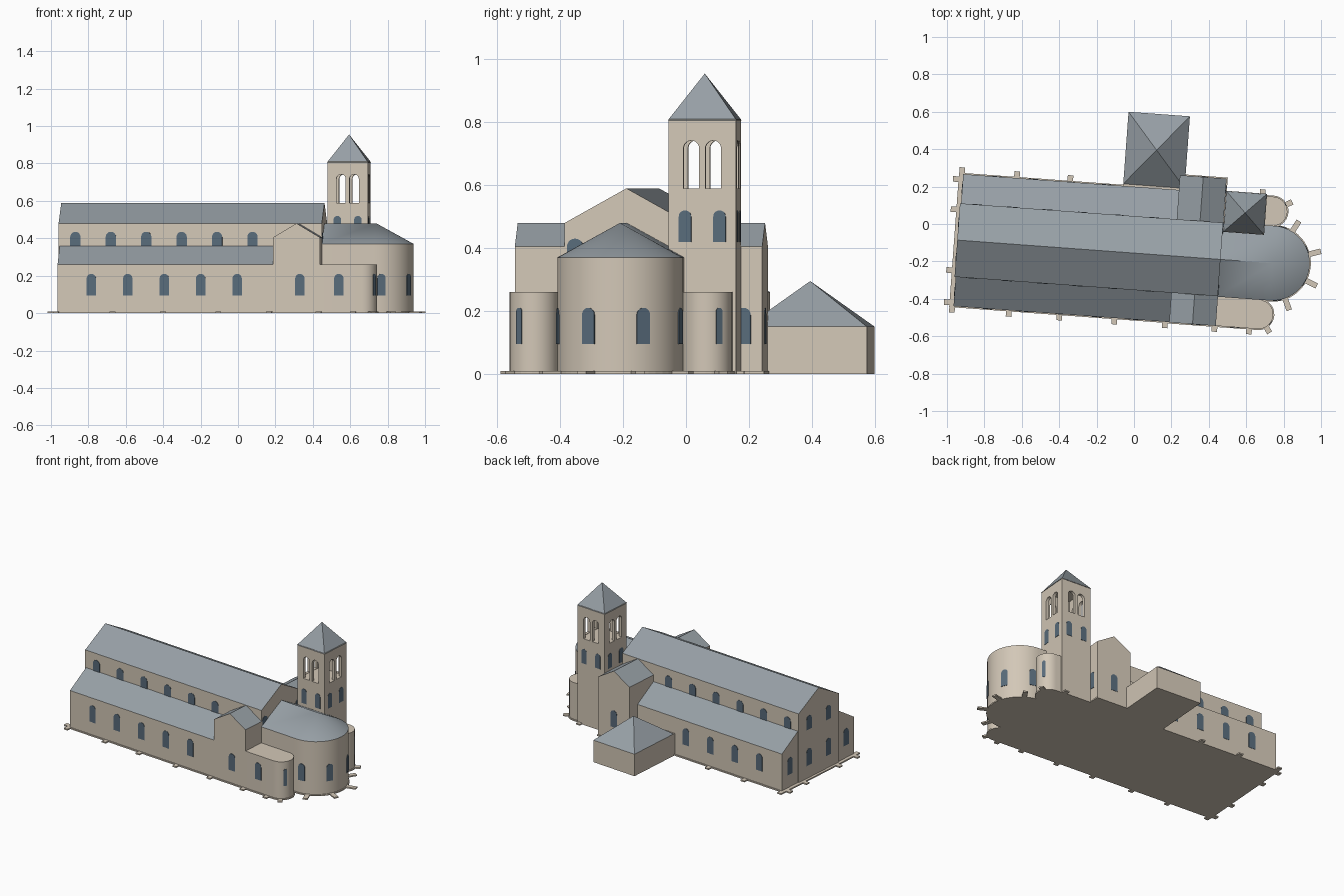
import bpy, bmesh, math
from mathutils import Matrix, Vector

if "Cube" in bpy.data.objects:
    bpy.data.objects.remove(bpy.data.objects["Cube"])

ROT = Matrix.Rotation(math.radians(-4.2), 4, 'Z')   # whole church is turned slightly
CV = -0.155                                          # centre line of the nave


def mat(name, c):
    m = bpy.data.materials.new(name)
    m.diffuse_color = (*c, 1)
    m.use_nodes = True
    m.node_tree.nodes["Principled BSDF"].inputs["Base Color"].default_value = m.diffuse_color
    return m


STONE = mat("stone", (0.65, 0.575, 0.475))
SLATE = mat("slate", (0.31, 0.35, 0.38))
GLASS = mat("glass", (0.10, 0.15, 0.20))


def finish(name, bm, mats, roof=False, smooth=False):
    bmesh.ops.recalc_face_normals(bm, faces=bm.faces)
    if roof:
        for f in bm.faces:
            if f.normal.z > 0.3:
                f.material_index = 1
    me = bpy.data.meshes.new(name)
    bm.to_mesh(me)
    bm.free()
    me.transform(ROT)
    for m in mats:
        me.materials.append(m)
    if smooth:
        me.shade_smooth()
        me.set_sharp_from_angle(angle=math.radians(30))
    ob = bpy.data.objects.new(name, me)
    bpy.context.collection.objects.link(ob)
    return ob


def extrude(bm, pts, d):
    f = bm.faces.new([bm.verts.new(p) for p in pts])
    r = bmesh.ops.extrude_face_region(bm, geom=[f])
    bmesh.ops.translate(bm, vec=d, verts=[v for v in r['geom'] if isinstance(v, bmesh.types.BMVert)])


def prism(name, pts, d, roof=True, smooth=False):
    bm = bmesh.new()
    extrude(bm, pts, d)
    return finish(name, bm, [STONE, SLATE], roof, smooth)


def rect(u0, u1, v0, v1, z=0):
    return [(u0, v0, z), (u1, v0, z), (u1, v1, z), (u0, v1, z)]


def round_end(u0, uc, vc, r, n, z=0):
    arc = [-math.pi / 2 + math.pi * i / n for i in range(n + 1)]
    return [(u0, vc - r, z)] + [(uc + r * math.cos(a), vc + r * math.sin(a), z) for a in arc] + [(u0, vc + r, z)]


def pyramid(name, u0, u1, v0, v1, z0, z1, m):
    bm = bmesh.new()
    b = [bm.verts.new(p) for p in rect(u0, u1, v0, v1, z0)]
    t = bm.verts.new(((u0 + u1) / 2, (v0 + v1) / 2, z1))
    bm.faces.new(b)
    for i in range(4):
        bm.faces.new((b[i], b[(i + 1) % 4], t))
    finish(name, bm, [m])


def arch(u, v, z0, z1, w, deg, off=0.002):
    """Round-headed outline facing the direction deg."""
    a = math.radians(deg)
    n, s = Vector((math.cos(a), math.sin(a), 0)), Vector((-math.sin(a), math.cos(a), 0))
    r = w / 2
    prof = [(-r, z0), (r, z0)] + [(r * math.cos(math.pi * i / 10), z1 - r + r * math.sin(math.pi * i / 10)) for i in range(11)]
    o = Vector((u, v, 0)) + n * off
    return [o + s * x + Vector((0, 0, z)) for x, z in prof]


# nave, aisles, transept
H, A = 0.197, 0.354
prism("nave", [(-0.936, CV + y, z) for y, z in ((-H, 0), (H, 0), (H, .48), (0, .59), (-H, .48))], (1.411, 0, 0))
for side, nm in ((-1, "south_aisle"), (1, "north_aisle")):
    prism(nm, [(-0.93, CV + side * y, z) for y, z in ((H - .02, 0), (A, 0), (A, .26), (H, .36), (H - .02, .36))], (1.17, 0, 0))
prism("transept", [(u, -0.511, z) for u, z in ((.226, 0), (.476, 0), (.476, .405), (.351, .48), (.226, .405))], (0, 0.789, 0))

# choir with round apse and half-cone roof
UC, R, N = 0.753, 0.2, 24
bm = bmesh.new()
ring = round_end(0.47, UC, CV, R, N)
lo = [bm.verts.new(p) for p in ring]
hi = [bm.verts.new((p[0], p[1], 0.37)) for p in ring]
w, e = bm.verts.new((0.47, CV, 0.48)), bm.verts.new((UC, CV, 0.48))
bm.faces.new(lo)
for i in range(len(lo) - 1):
    bm.faces.new((lo[i], lo[i + 1], hi[i + 1], hi[i]))
bm.faces.new((lo[-1], lo[0], hi[0], w, hi[-1]))
bm.faces.new((hi[0], hi[1], e, w))
bm.faces.new((hi[-2], hi[-1], w, e))
for i in range(1, len(hi) - 2):
    bm.faces.new((hi[i], hi[i + 1], e))
finish("choir_apse", bm, [STONE, SLATE], True, True)

# flat-topped side chapels
SC, NC = (0.70, -0.433), (0.735, 0.122)
for nm, c in (("south_chapel", SC), ("north_chapel", NC)):
    prism(nm, round_end(0.47, c[0], c[1], 0.078, 14), (0, 0, 0.26), False, True)

# bell tower with open belfry
TU, TV, TH = 0.588, 0.103, 0.108
tower = prism("bell_tower", rect(TU - TH, TU + TH, TV - TH, TV + TH), (0, 0, 0.81), False)
cut = [prism("belfry_room", rect(TU - TH + .02, TU + TH - .02, TV - TH + .02, TV + TH - .02, 0.588), (0, 0, 0.21), False)]
for o in (-0.035, 0.035):
    cut.append(prism("opening_ew", arch(TU, TV + o, .59, .742, .05, 0, .2), (-0.4, 0, 0), False))
    cut.append(prism("opening_ns", arch(TU + o, TV, .59, .742, .05, 90, .2), (0, -0.4, 0), False))
for c in cut:
    c.hide_render = True
    md = tower.modifiers.new("cut", 'BOOLEAN')
    md.operation, md.solver, md.object = 'DIFFERENCE', 'EXACT', c
bpy.context.view_layer.update()
baked = bpy.data.meshes.new_from_object(tower.evaluated_get(bpy.context.evaluated_depsgraph_get()))
tower.modifiers.clear()
tower.data = baked
for c in cut:
    bpy.data.objects.remove(c)
pyramid("tower_roof", TU - TH - .002, TU + TH + .002, TV - TH - .002, TV + TH + .002, 0.806, 0.955, SLATE)

# north annex with hipped roof
prism("annex", rect(-0.073, 0.256, 0.19, 0.596), (0, 0, 0.15), False)
pyramid("annex_roof", -0.073, 0.256, 0.21, 0.596, 0.15, 0.295, SLATE)

# windows: (u, v, z0, z1, width, facing)
win = []
for i in range(5):
    u = -0.749 + 0.1955 * i
    win.append((u, CV - A, .095, .21, .05, -90))
    if i < 4:
        win.append((u, CV + A, .095, .21, .05, 90))
for i in range(6):
    for s in (-1, 1):
        win.append((-0.846 + 0.19 * i, CV + s * H, .34, .435, .055, 90 * s))
win += [(.369, -.511, .095, .21, .05, -90), (.351, .278, .095, .21, .05, 90),
        (.578, -.511, .095, .21, .05, -90), (.476, .219, .095, .21, .045, 0)]
for s in (-1, 1):
    win.append((.475, CV + s * .164, .34, .43, .052, 0))
    win.append((-.93, CV + s * .275, .095, .21, .05, 180))
    for z0, z1 in ((.095, .21), (.34, .435)):
        win.append((-.936, CV + s * .095, z0, z1, .05, 180))
    for c in (SC, NC):
        a = math.radians(-33 if c is SC else 33)
    for d in (26, 78):
        a = math.radians(s * d)
        win.append((UC + R * math.cos(a), CV + R * math.sin(a), .095, .21, .045, s * d))
    c = SC if s < 0 else NC
    a = math.radians(s * 33)
    win.append((c[0] + .078 * math.cos(a), c[1] + .078 * math.sin(a), .095, .21, .022, s * 33))
    for o in (-.055, .055):
        win.append((TU + o, TV + s * TH, .42, .52, .04, 90 * s))
        win.append((TU + s * TH, TV + o, .42, .52, .04, 0 if s > 0 else 180))
bm = bmesh.new()
for p in win:
    n = Vector((math.cos(math.radians(p[5])), math.sin(math.radians(p[5])), 0))
    extrude(bm, arch(*p), n * -0.004)
finish("windows", bm, [GLASS])

# low plinth and buttress footings
bm = bmesh.new()
up = (0, 0, 0.009)
extrude(bm, rect(-0.953, 0.48, CV - .36, CV + .36), up)
extrude(bm, rect(0.22, 0.482, -0.517, 0.284), up)
extrude(bm, round_end(0.47, UC, CV, R + .006, N), up)
for c in (SC, NC):
    extrude(bm, round_end(0.47, c[0], c[1], 0.084, 14), up)
pads = [(u, -.505, -90, .038) for u in (-.937, -.633, -.362, -.067, .204, .47, .655)]
pads += [(u, .195, 90, .04) for u in (-.937, -.643, -.357, .674)]
pads += [(-.95, v, 180, .033) for v in (.17, .008, -.318, -.49)]
pads += [(UC + .19 * math.cos(math.radians(d)), CV + .19 * math.sin(math.radians(d)), d, .077) for d in (-66, -23, 18, 62)]
pads += [(c[0] + .07 * math.cos(math.radians(d)), c[1] + .07 * math.sin(math.radians(d)), d, .045) for c, d in ((SC, -55), (NC, 30))]
for u, v, d, l in pads:
    m = Matrix.Translation((u, v, 0)) @ Matrix.Rotation(math.radians(d), 4, 'Z')
    extrude(bm, [m @ Vector(p) for p in rect(0, l, -.015, .015)], up)
finish("plinth", bm, [STONE])
